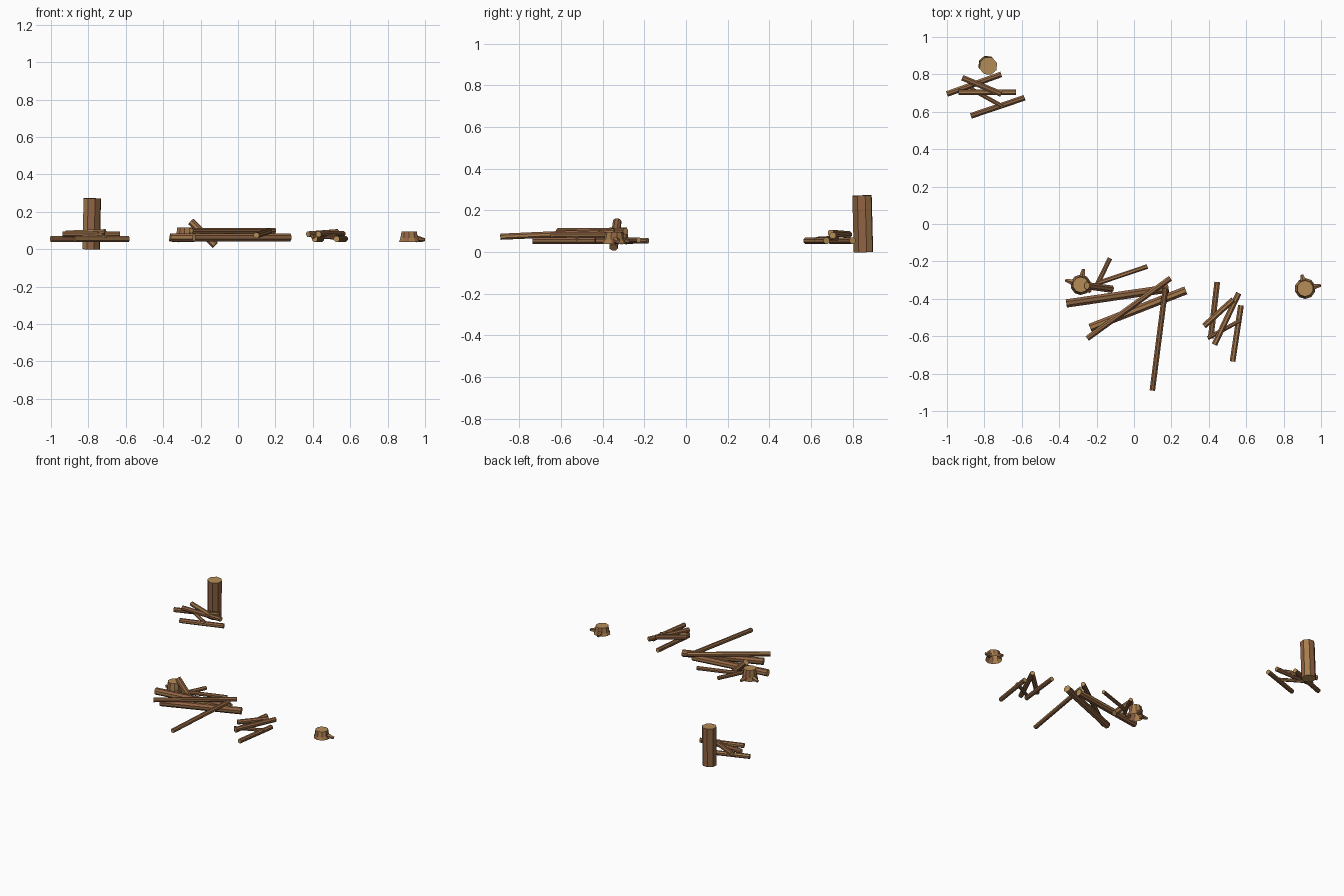
import bpy, bmesh, math, random
from mathutils import Vector

if "Cube" in bpy.data.objects:
    bpy.data.objects.remove(bpy.data.objects["Cube"])

random.seed(4)


def mat(name, rgb):
    m = bpy.data.materials.new(name)
    m.diffuse_color = (*rgb, 1)
    m.use_nodes = True
    m.node_tree.nodes["Principled BSDF"].inputs["Base Color"].default_value = m.diffuse_color
    return m


MATS = [mat("red brown bark", (0.29, 0.125, 0.058)),
        mat("brown bark", (0.25, 0.125, 0.052)),
        mat("cut wood", (0.46, 0.265, 0.095)),
        mat("tan bark", (0.38, 0.205, 0.075))]

BARK = (0, 3, 0, 1)        # repeating side colours of logs
STUMP_BARK = (3, 0, 3)     # stumps are paler


def finish(bm, name):
    bmesh.ops.remove_doubles(bm, verts=bm.verts, dist=1e-5)
    bmesh.ops.recalc_face_normals(bm, faces=bm.faces)
    me = bpy.data.meshes.new(name)
    bm.to_mesh(me)
    bm.free()
    for m in MATS:
        me.materials.append(m)
    ob = bpy.data.objects.new(name, me)
    bpy.context.collection.objects.link(ob)


def add_log(bm, p0, p1, r0, r1=None, sides=8, cap=2, ends=(True, True), bark=BARK, shift=0):
    """Faceted tapered cylinder from p0 to p1 with pale cut ends."""
    p0, p1 = Vector(p0), Vector(p1)
    r1 = r0 if r1 is None else r1
    q = (p1 - p0).to_track_quat('Z', 'Y')
    rings = []
    for p, r in ((p0, r0), (p1, r1)):
        rings.append([bm.verts.new(p + q @ Vector((r * math.cos(a), r * math.sin(a), 0)))
                      for a in (2 * math.pi * (i + 0.5) / sides for i in range(sides))])
    for i in range(sides):
        j = (i + 1) % sides
        f = bm.faces.new((rings[0][i], rings[0][j], rings[1][j], rings[1][i]))
        f.material_index = bark[(i + shift) % len(bark)]
    for ring, closed in zip(rings, ends):
        if closed:
            bm.faces.new(ring).material_index = cap


def log(name, p0, p1, r, shift=None):
    bm = bmesh.new()
    add_log(bm, p0, p1, r, shift=random.randrange(4) if shift is None else shift)
    finish(bm, name)


def stump(name, x, y, z0, z1, r0, r1, roots):
    """Flared stump, open below, with pointed roots given as (angle, reach)."""
    bm = bmesh.new()
    zm = z0 + (z1 - z0) * 0.35
    add_log(bm, (x, y, z0), (x, y, zm), r0, r0 * 0.87, 10, ends=(False, False), bark=STUMP_BARK)
    add_log(bm, (x, y, zm), (x, y, z1), r0 * 0.87, r1, 10, ends=(False, True), bark=STUMP_BARK)
    for ang, reach in roots:
        a = math.radians(ang)
        d = Vector((math.cos(a), math.sin(a), 0))
        c = Vector((x, y, z0 + 0.016))
        add_log(bm, c + d * r1 * 0.9, c + d * reach - Vector((0, 0, 0.006)),
                0.019, 0.009, 6, 0)
    finish(bm, name)


# standing post
log("standing_post", (-0.785, 0.852, 0.0), (-0.779, 0.845, 0.272), 0.049, 2)

# two small stick heaps: two low sticks, then crossing sticks above
heaps = {
    "back_heap": [((-1.0, 0.695, .055), (-0.71, 0.80, .055)),
                  ((-0.872, 0.578, .055), (-0.585, 0.675, .055)),
                  ((-0.938, 0.705, .08), (-0.63, 0.705, .08)),
                  ((-0.918, 0.782, .085), (-0.71, 0.695, .092)),
                  ((-0.875, 0.725, .068), (-0.70, 0.627, .062))],
    "right_heap": [((0.445, -0.31, .055), (0.41, -0.612, .055)),
                   ((0.572, -0.435, .055), (0.527, -0.735, .055)),
                   ((0.56, -0.37, .082), (0.43, -0.645, .08)),
                   ((0.375, -0.545, .08), (0.53, -0.405, .092)),
                   ((0.57, -0.515, .062), (0.395, -0.61, .068))],
}
for heap, sticks in heaps.items():
    for i, (a, b) in enumerate(sticks):
        log(f"{heap}_stick_{i + 1}", a, b, 0.012 if i == 4 else 0.0165)

# main pile of long logs
log("large_log_1", (-0.362, -0.425, .063), (0.185, -0.345, .063), 0.024)
log("large_log_2", (-0.235, -0.555, .063), (0.277, -0.355, .063), 0.024)
log("crossing_log", (-0.25, -0.612, .1), (0.195, -0.29, .1), 0.016)
log("leaning_pole", (0.168, -0.345, .098), (0.098, -0.89, .074), 0.016)

# branches beside the left stump
log("leaning_branch", (-0.252, -0.33, .148), (-0.122, -0.348, .022), 0.021)
log("small_branch_1", (-0.128, -0.183, .055), (-0.21, -0.35, .055), 0.0135)
log("small_branch_2", (0.072, -0.227, .058), (-0.19, -0.315, .058), 0.0135)

# tree stumps
stump("left_stump", -0.285, -0.325, 0.04, 0.117, 0.055, 0.042, [(163, 0.085), (80, 0.085), (-35, 0.065)])
stump("right_stump", 0.915, -0.345, 0.04, 0.096, 0.056, 0.043, [(12, 0.085), (104, 0.075)])
